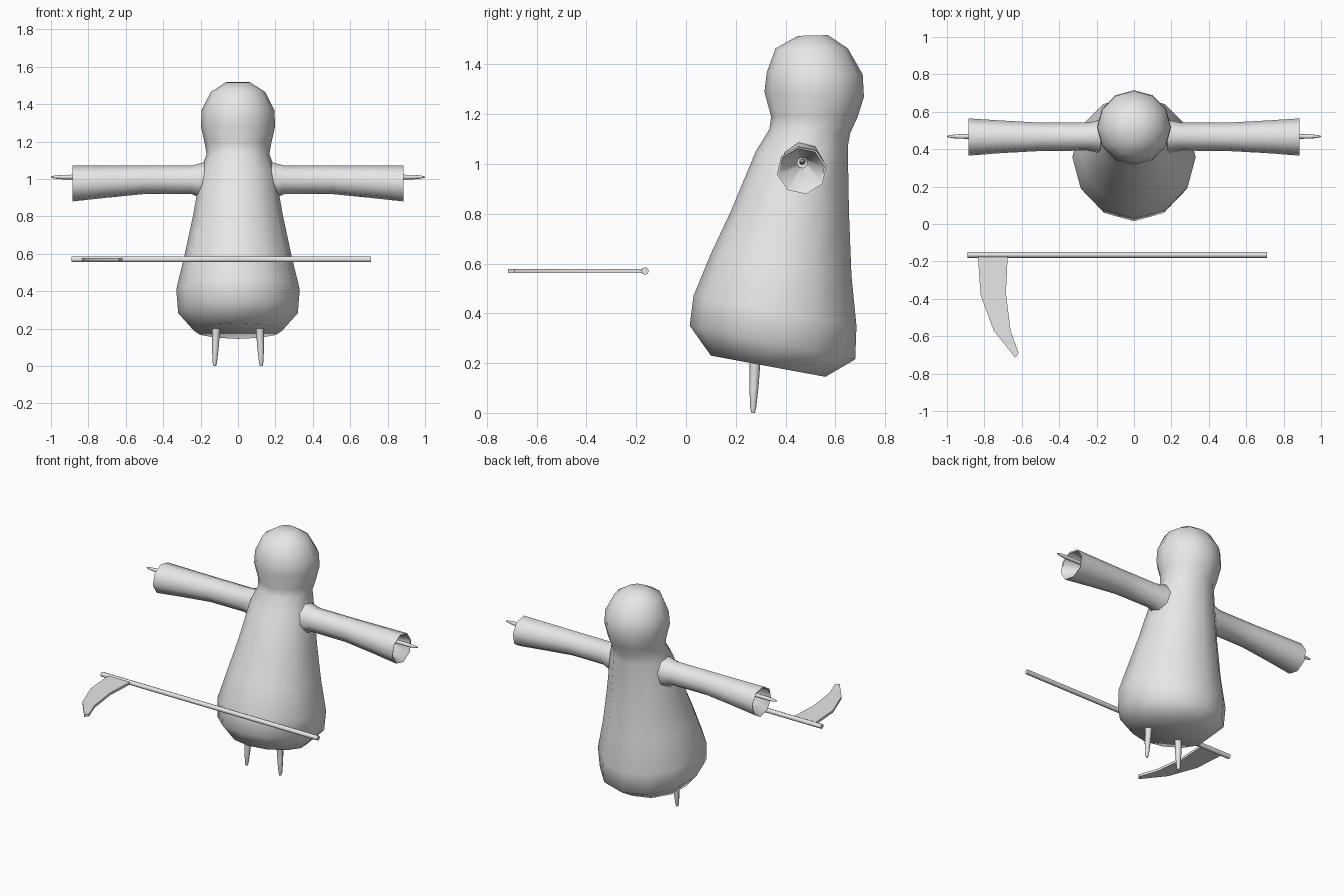
import bpy, bmesh, math
from mathutils import Vector

if "Cube" in bpy.data.objects:
    bpy.data.objects.remove(bpy.data.objects["Cube"])

grey = bpy.data.materials.new("plain_grey")
grey.diffuse_color = (0.8, 0.8, 0.8, 1)
grey.use_nodes = True
grey.node_tree.nodes["Principled BSDF"].inputs["Base Color"].default_value = grey.diffuse_color


def finish(name, bm, angle):
    bmesh.ops.recalc_face_normals(bm, faces=bm.faces)
    mesh = bpy.data.meshes.new(name)
    bm.to_mesh(mesh)
    bm.free()
    mesh.materials.append(grey)
    mesh.shade_smooth()
    mesh.set_sharp_from_angle(angle=math.radians(angle))
    obj = bpy.data.objects.new(name, mesh)
    bpy.context.collection.objects.link(obj)
    return obj


def loft(name, rings, sides, angle=40, turn=0.0):
    """Skin elliptical rings given as (centre, axis_u, axis_v), capped at both ends."""
    bm = bmesh.new()
    loops = []
    for c, u, v in rings:
        loop = []
        for i in range(sides):
            a = math.tau * i / sides + turn
            loop.append(bm.verts.new(Vector(c) + Vector(u) * math.cos(a) + Vector(v) * math.sin(a)))
        loops.append(loop)
    for lo, hi in zip(loops, loops[1:]):
        for i in range(sides):
            j = (i + 1) % sides
            bm.faces.new((lo[i], lo[j], hi[j], hi[i]))
    bm.faces.new(loops[0])
    bm.faces.new(loops[-1])
    return finish(name, bm, angle)


# Robe and hooded head: front (y, z), back (y, z), half width
profile = [
    ((0.10, 0.23), (0.56, 0.145), 0.235),
    ((0.015, 0.35), (0.68, 0.215), 0.32),
    ((0.03, 0.47), (0.685, 0.35), 0.33),
    ((0.10, 0.64), (0.665, 0.55), 0.285),
    ((0.18, 0.81), (0.655, 0.80), 0.24),
    ((0.28, 1.05), (0.65, 1.07), 0.195),
    ((0.335, 1.14), (0.66, 1.125), 0.168),
    ((0.342, 1.19), (0.69, 1.19), 0.178),
    ((0.315, 1.29), (0.715, 1.27), 0.198),
    ((0.325, 1.37), (0.71, 1.36), 0.195),
    ((0.36, 1.465), (0.65, 1.465), 0.145),
    ((0.45, 1.515), (0.57, 1.518), 0.065),
]
body_rings = []
for (fy, fz), (by, bz), w in profile:
    front, back = Vector((0, fy, fz)), Vector((0, by, bz))
    body_rings.append(((front + back) / 2, (w, 0, 0), (back - front) / 2))
loft("robe_body", body_rings, 12, 60)

# Sleeves: x, centre y, centre z, radius y, radius z; last rings form the hollow cuff
sleeve = [
    (0.10, 0.47, 0.99, 0.09, 0.10),
    (0.19, 0.468, 0.99, 0.088, 0.098),
    (0.25, 0.467, 0.995, 0.076, 0.077),
    (0.50, 0.466, 0.995, 0.077, 0.077),
    (0.70, 0.466, 0.985, 0.088, 0.087),
    (0.885, 0.465, 0.975, 0.101, 0.097),
    (0.882, 0.465, 0.975, 0.093, 0.089),
    (0.66, 0.467, 1.005, 0.022, 0.022),
]
# Stick hands poking out of the sleeves: x, radius
hand = [(0.64, 0.014), (0.94, 0.012), (0.98, 0.008), (1.0, 0.003)]
# Stick legs: x, y, z, radius
leg = [(0.117, 0.277, 0.26, 0.03), (0.117, 0.277, 0.19, 0.021),
       (0.121, 0.273, 0.10, 0.018), (0.124, 0.27, 0.02, 0.012),
       (0.124, 0.27, 0.0, 0.007)]

for s, side in ((-1, "left"), (1, "right")):
    loft(side + "_sleeve",
         [((s * x, y, z), (0, ry, 0), (0, 0, rz)) for x, y, z, ry, rz in sleeve],
         8, 50, math.radians(10))
    loft(side + "_hand",
         [((s * x, 0.468, 1.01), (0, r, 0), (0, 0, r)) for x, r in hand], 8, 50)
    loft(side + "_leg",
         [((s * x, y, z), (r, 0, 0), (0, r, 0)) for x, y, z, r in leg], 8, 60)

# Scythe pole
loft("scythe_pole",
     [((x, -0.165, 0.57), (0, 0.0155, 0), (0, 0, 0.0155)) for x in (-0.89, 0.71)], 8, 50)

# Scythe blade: flat curved outline with thickness
outline = [(-0.835, -0.165), (-0.82, -0.38), (-0.75, -0.57), (-0.635, -0.715),
           (-0.617, -0.69), (-0.66, -0.57), (-0.685, -0.37), (-0.675, -0.165)]
bm = bmesh.new()
face = bm.faces.new([bm.verts.new((x, y, 0.562)) for x, y in outline])
top = bmesh.ops.extrude_face_region(bm, geom=[face])["geom"]
bmesh.ops.translate(bm, vec=(0, 0, 0.016),
                    verts=[g for g in top if isinstance(g, bmesh.types.BMVert)])
finish("scythe_blade", bm, 20)
